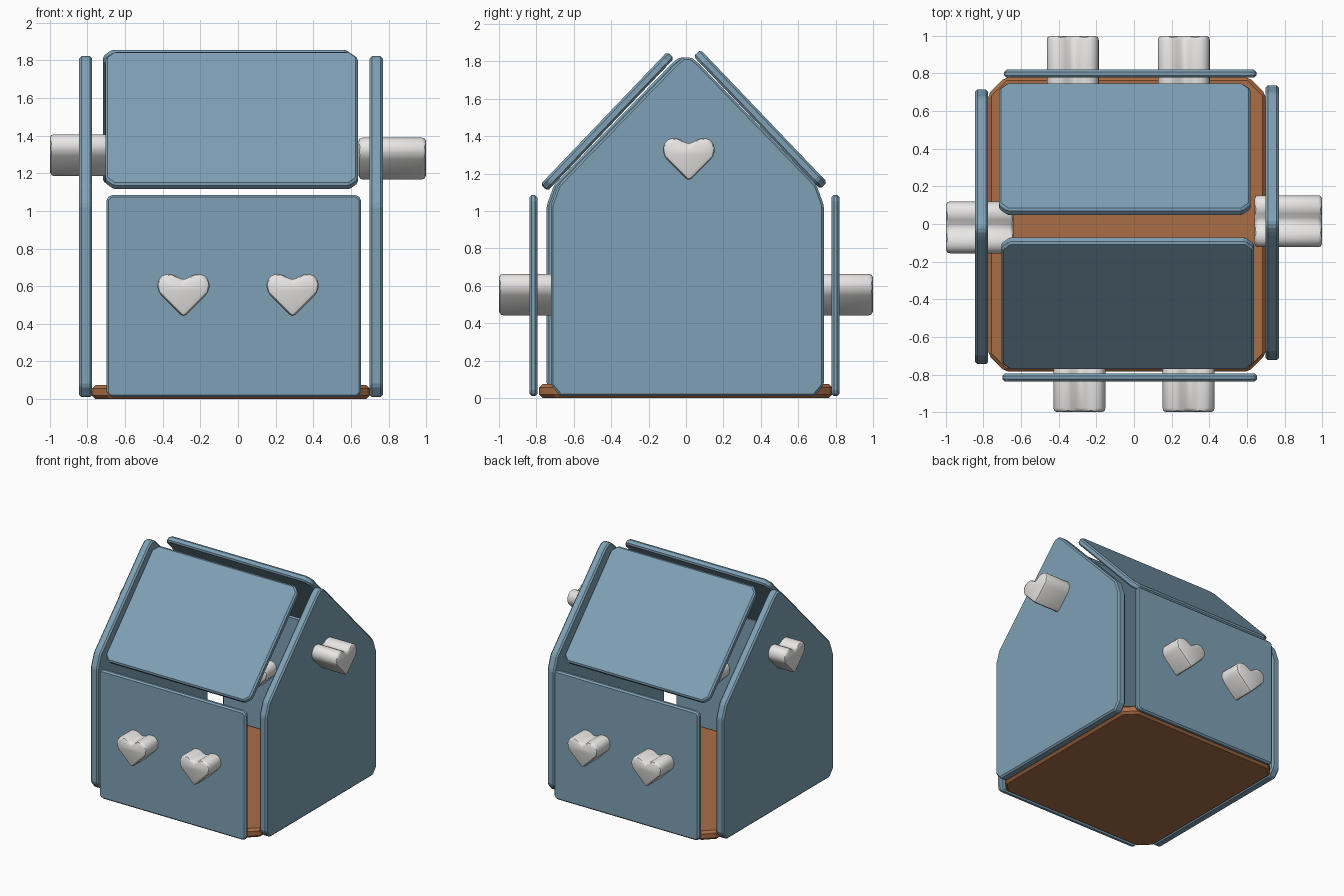
import bpy, bmesh
from math import radians
from mathutils import Matrix, Vector

cube = bpy.data.objects.get("Cube")
if cube:
    bpy.data.objects.remove(cube)


def material(name, rgb):
    m = bpy.data.materials.new(name)
    m.diffuse_color = (*rgb, 1)
    m.use_nodes = True
    m.node_tree.nodes["Principled BSDF"].inputs["Base Color"].default_value = (*rgb, 1)
    return m


BLUE = material("dusty blue", (0.21, 0.355, 0.46))
BROWN = material("warm brown", (0.40, 0.155, 0.06))
WHITE = material("soft white", (0.80, 0.79, 0.78))

X, Y, Z = Vector((1, 0, 0)), Vector((0, 1, 0)), Vector((0, 0, 1))


def slab(name, outline, depth, origin, u, v, mat, bevel=0.012, segments=1, smooth=False):
    """Extrude a counter-clockwise outline along u x v and soften its edges."""
    w = u.cross(v)
    bm = bmesh.new()
    face = bm.faces.new([bm.verts.new((a, b, 0)) for a, b in outline])
    ext = bmesh.ops.extrude_face_region(bm, geom=[face])
    tops = [g for g in ext["geom"] if isinstance(g, bmesh.types.BMVert)]
    bmesh.ops.translate(bm, verts=tops, vec=(0, 0, depth))
    bmesh.ops.recalc_face_normals(bm, faces=bm.faces)
    bmesh.ops.bevel(bm, geom=bm.edges[:], offset=bevel, segments=segments,
                    profile=0.5, affect="EDGES", clamp_overlap=True)
    place = Matrix((u, v, w)).transposed().to_4x4()
    place.translation = origin
    bm.transform(place)
    bmesh.ops.recalc_face_normals(bm, faces=bm.faces)
    mesh = bpy.data.meshes.new(name)
    bm.to_mesh(mesh)
    bm.free()
    mesh.materials.append(mat)
    obj = bpy.data.objects.new(name, mesh)
    bpy.context.collection.objects.link(obj)
    if smooth:
        bpy.ops.object.select_all(action="DESELECT")
        obj.select_set(True)
        bpy.context.view_layer.objects.active = obj
        bpy.ops.object.shade_smooth_by_angle(angle=radians(40))
    return obj


def rectangle(x0, x1, y0, y1, c):
    """Rectangle outline with corners cut by c."""
    return [(x0 + c, y0), (x1 - c, y0), (x1, y0 + c), (x1, y1 - c),
            (x1 - c, y1), (x0 + c, y1), (x0, y1 - c), (x0, y0 + c)]


def mirrored(half):
    """Close a right-hand half outline (bottom to top) by mirroring it."""
    return half + [(-a, b) for a, b in reversed(half) if a > 0]


# Floor
slab("floor", rectangle(-0.775, 0.70, -0.785, 0.78, 0.09), 0.075,
     Vector((0, 0, 0)), X, Y, BROWN, bevel=0.018)

# Front and back walls
slab("front_wall", rectangle(-0.70, 0.655, 0.01, 1.085, 0.022), 0.042,
     -0.795 * Y, X, Z, BLUE)
slab("back_wall", rectangle(-0.65, 0.69, 0.01, 1.085, 0.022), 0.042,
     0.778 * Y, -X, Z, BLUE)

# Gable walls
gable = mirrored([(0.68, 0.01), (0.73, 0.07), (0.73, 1.03), (0.69, 1.14),
                  (0.06, 1.79), (0.02, 1.822)])
slab("left_gable", gable, 0.07, Vector((0.70, 0.007, 0)), Y, Z, BLUE)
slab("right_gable", gable, 0.07, Vector((-0.775, -0.015, 0)), -Y, Z, BLUE)

# Roof panels, each starting at its lower inner edge
for name, side, low, x0, x1 in (("front_roof", -1, (-0.74, 1.107), -0.705, 0.637),
                                ("back_roof", 1, (0.717, 1.118), -0.62, 0.718)):
    slope = Vector((0, -side * 0.68, 0.712)).normalized()
    slab(name, rectangle(x0, x1, 0, 0.98, 0.045), 0.052,
         Vector((0, *low)), -side * X, slope, BLUE)

# Heart pegs passing through the walls
heart = mirrored([(0, -0.122), (0.132, 0.01), (0.142, 0.06),
                  (0.115, 0.105), (0.06, 0.112), (0, 0.075)])
pegs = (("front_right_heart", (-0.29, -0.64, 0.555), X),
        ("front_left_heart", (0.29, -0.64, 0.555), X),
        ("back_right_heart", (-0.325, 0.64, 0.555), -X),
        ("back_left_heart", (0.265, 0.64, 0.555), -X),
        ("left_heart", (0.64, 0.015, 1.28), Y),
        ("right_heart", (-0.64, -0.018, 1.298), -Y))
for name, origin, u in pegs:
    slab(name, heart, 0.36, Vector(origin), u, Z, WHITE,
         bevel=0.022, segments=2, smooth=True)
